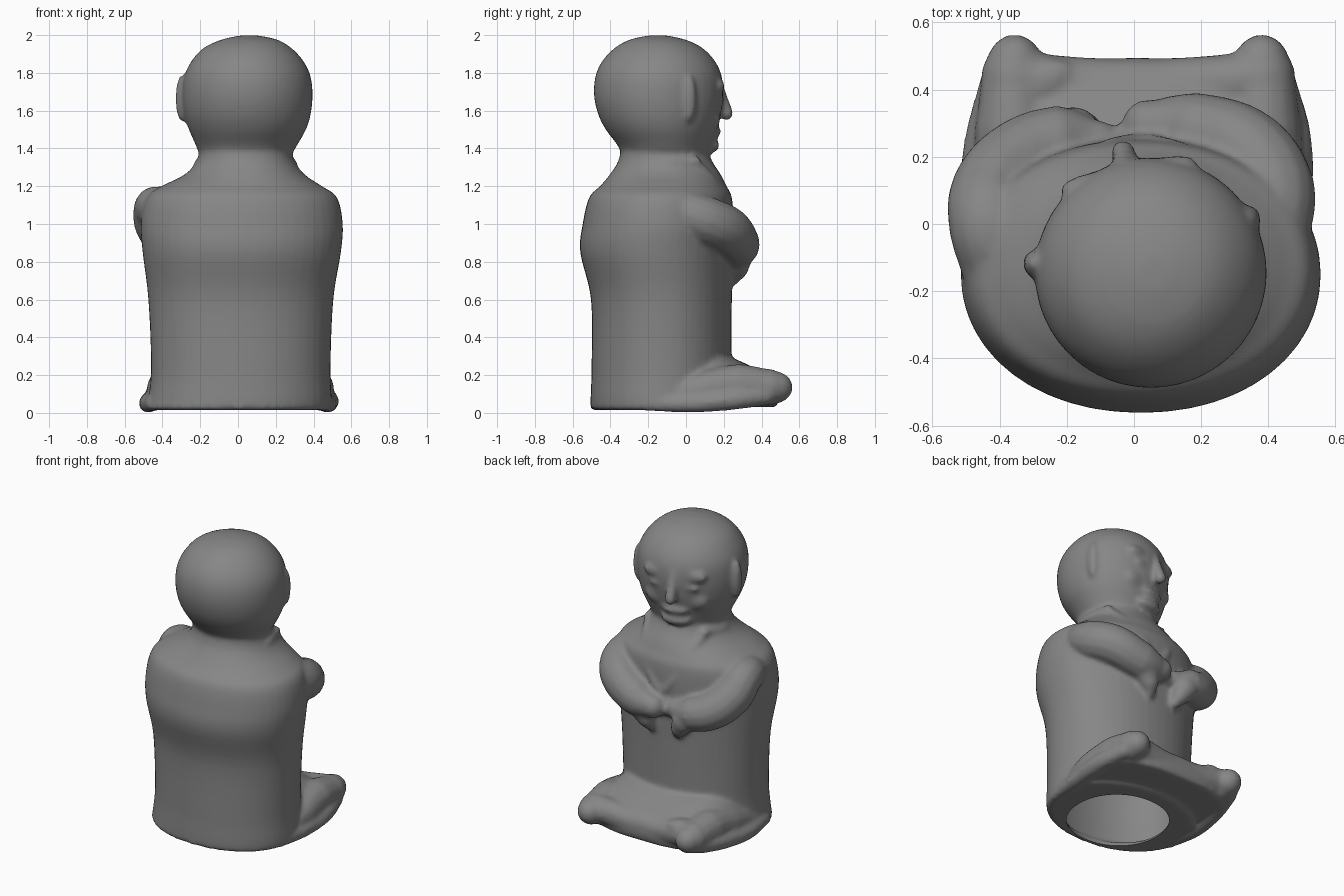
import bpy, bmesh, math
from mathutils import Vector, Matrix

cube = bpy.data.objects.get("Cube")
if cube:
    bpy.data.objects.remove(cube, do_unlink=True)

clay = bpy.data.materials.new("grey clay")
clay.use_nodes = True
grey = (0.24, 0.24, 0.24, 1)
clay.diffuse_color = grey
clay.node_tree.nodes["Principled BSDF"].inputs["Base Color"].default_value = grey
parts = []


def add_object(name, data):
    ob = bpy.data.objects.new(name, data)
    bpy.context.collection.objects.link(ob)
    return ob


def smooth_rings(rings, steps=5):
    """Rings in between, on a spline through the given ones."""
    pts = [Vector(r) for r in rings]
    pts = [pts[0]] + pts + [pts[-1]]
    out = []
    for a, b, c, d in zip(pts, pts[1:], pts[2:], pts[3:]):
        for k in range(steps):
            t = k / steps
            out.append(b + 0.5 * t * ((c - a) + t * ((2 * a - 5 * b + 4 * c - d)
                                                     + t * (3 * (b - c) + d - a))))
    return out + [pts[-1]]


def loft(name, rings, power=2.0, sides=48):
    """Closed skin through rings of (z, centre x, half width, centre y, half depth)."""
    bm = bmesh.new()
    loops = []
    for z, cx, rx, cy, ry in smooth_rings(rings):
        loop = []
        for i in range(sides):
            a = math.tau * i / sides
            c, s = math.cos(a), math.sin(a)
            px = math.copysign(abs(c) ** (2 / power), c)
            py = math.copysign(abs(s) ** (2 / power), s)
            loop.append(bm.verts.new((cx + rx * px, cy + ry * py, z)))
        loops.append(loop)
    for low, high in zip(loops, loops[1:]):
        for i in range(sides):
            j = (i + 1) % sides
            bm.faces.new((low[i], low[j], high[j], high[i]))
    bm.faces.new(loops[0][::-1])
    bm.faces.new(loops[-1])
    me = bpy.data.meshes.new(name)
    bm.to_mesh(me)
    bm.free()
    return add_object(name, me)


def ball(name, loc, size, turn=0.0):
    bm = bmesh.new()
    bmesh.ops.create_uvsphere(bm, u_segments=24, v_segments=16, radius=1)
    bm.transform(Matrix.Translation(loc) @ Matrix.Rotation(turn, 4, 'Z')
                 @ Matrix.Diagonal((*size, 1)))
    me = bpy.data.meshes.new(name)
    bm.to_mesh(me)
    bm.free()
    parts.append(add_object(name, me))


def tube(name, points):
    """Smooth round-ended tube through points of (x, y, z, radius)."""
    cu = bpy.data.curves.new(name, 'CURVE')
    cu.dimensions = '3D'
    cu.bevel_depth = 1
    cu.bevel_resolution = 5
    cu.use_fill_caps = True
    sp = cu.splines.new('BEZIER')
    sp.bezier_points.add(len(points) - 1)
    for bp, (x, y, z, r) in zip(sp.bezier_points, points):
        bp.co = (x, y, z)
        bp.radius = r
        bp.handle_left_type = bp.handle_right_type = 'AUTO'
    ob = add_object(name, cu)
    bpy.ops.object.select_all(action='DESELECT')
    bpy.context.view_layer.objects.active = ob
    ob.select_set(True)
    bpy.ops.object.convert(target='MESH')
    parts.append(bpy.context.view_layer.objects.active)
    for x, y, z, r in (points[0], points[-1]):
        ball(name + "_end", (x, y, z), (r, r, r))


# Robed body, shoulders and neck
body_rings = [
    (0.015, 0.0, 0.49, -0.13, 0.375), (0.08, 0.01, 0.485, -0.13, 0.375),
    (0.25, 0.015, 0.475, -0.13, 0.37), (0.6, 0.015, 0.49, -0.13, 0.373),
    (0.85, 0.02, 0.525, -0.155, 0.405), (1.0, 0.02, 0.535, -0.147, 0.4),
    (1.14, 0.02, 0.505, -0.135, 0.378), (1.2, 0.02, 0.425, -0.12, 0.335),
    (1.26, 0.035, 0.32, -0.11, 0.295), (1.33, 0.04, 0.26, -0.11, 0.25),
    (1.42, 0.04, 0.24, -0.12, 0.22)]
parts.append(loft("body", body_rings, power=2.1))

# Round head
parts.append(loft("head", [
    (1.36, 0.04, 0.24, -0.11, 0.225), (1.42, 0.045, 0.27, -0.115, 0.25),
    (1.5, 0.05, 0.31, -0.13, 0.295), (1.58, 0.05, 0.335, -0.14, 0.325),
    (1.68, 0.05, 0.345, -0.145, 0.342), (1.78, 0.05, 0.335, -0.145, 0.335),
    (1.86, 0.05, 0.298, -0.145, 0.3), (1.93, 0.05, 0.235, -0.145, 0.235),
    (1.975, 0.06, 0.15, -0.15, 0.15), (1.998, 0.06, 0.05, -0.15, 0.05)]))

# Face, turned a little to one side
turn = math.radians(12)
face = Matrix.Translation((0.04, -0.13, 0)) @ Matrix.Rotation(turn, 4, 'Z')


def on_face(name, x, y, z, size):
    ball(name, face @ Vector((x, y, z)), size, turn)


tube("nose", [(*(face @ Vector((0, y, z))), r) for y, z, r in
              ((0.3, 1.75, 0.03), (0.325, 1.67, 0.032), (0.352, 1.585, 0.037))])
on_face("upper_lip", 0, 0.283, 1.49, (0.09, 0.035, 0.025))
on_face("lower_lip", 0, 0.268, 1.455, (0.07, 0.035, 0.02))
on_face("chin", 0, 0.255, 1.415, (0.1, 0.055, 0.04))
for side in (-1, 1):
    on_face("brow", side * 0.11, 0.277, 1.73, (0.1, 0.035, 0.045))
    on_face("cheek", side * 0.12, 0.24, 1.56, (0.09, 0.05, 0.07))
    on_face("eyelid", side * 0.11, 0.29, 1.655, (0.055, 0.025, 0.02))
    on_face("ear", side * 0.328, 0.08, 1.665, (0.033, 0.04, 0.125))

# Collar and crossing lapels
tube("collar_back", [(-0.17, 0.05, 1.33, 0.03), (-0.2, -0.15, 1.31, 0.025),
                     (0.04, -0.35, 1.29, 0.025), (0.28, -0.15, 1.31, 0.025),
                     (0.25, 0.05, 1.33, 0.03)])
for side, low in ((-1, 0.08), (1, -0.08)):
    tube("lapel", [(0.04 + side * 0.21, 0.04, 1.33, 0.03),
                   (0.03 + side * 0.16, 0.155, 1.2, 0.03),
                   (0.02 + side * 0.09, 0.225, 1.06, 0.03),
                   (low * 0.5, 0.24, 0.9, 0.03)])

# Folded arms in wide sleeves
tube("right_arm", [(-0.41, -0.13, 1.07, 0.105), (-0.435, 0.0, 1.08, 0.118),
                   (-0.42, 0.1, 0.99, 0.125), (-0.33, 0.2, 0.9, 0.12),
                   (-0.21, 0.245, 0.87, 0.11), (-0.11, 0.25, 0.87, 0.06)])
tube("left_arm", [(0.41, -0.03, 1.07, 0.115), (0.41, 0.1, 1.02, 0.13),
                  (0.34, 0.21, 0.97, 0.13), (0.17, 0.275, 0.89, 0.12),
                  (0.04, 0.295, 0.87, 0.075)])
ball("hands", (-0.05, 0.245, 0.86), (0.07, 0.05, 0.05))
for x in (-0.18, 0.13):
    tube("sleeve_drop", [(x, 0.27, 0.82, 0.08), (x * 0.8, 0.27, 0.76, 0.06),
                         (x * 0.65, 0.25, 0.71, 0.035)])

# Crossed legs spreading into two knees
parts.append(loft("lap", [
    (0.03, 0.01, 0.48, 0.12, 0.36), (0.1, 0.01, 0.475, 0.13, 0.365),
    (0.18, 0.01, 0.45, 0.13, 0.34), (0.24, 0, 0.4, 0.1, 0.26),
    (0.29, 0, 0.33, 0.05, 0.2)], power=3))
for side, shift in ((-1, 0), (1, 0.025)):
    x = 0.36 + shift
    tube("thigh", [(side * 0.42, -0.12, 0.075, 0.06),
                   (side * (x + 0.025), 0.1, 0.125, 0.1),
                   (side * x, 0.28, 0.145, 0.115), (side * x, 0.44, 0.135, 0.095)])
    ball("knee", (side * (x - 0.005), 0.47, 0.135), (0.085, 0.095, 0.085))
    tube("hem", [(side * 0.45, -0.2, 0.05, 0.04), (side * 0.475, 0.02, 0.05, 0.05),
                 (side * (x + 0.09), 0.25, 0.07, 0.055),
                 (side * (x + 0.05), 0.42, 0.09, 0.05)])
tube("shins", [(-0.36, 0.43, 0.15, 0.085), (-0.1, 0.41, 0.12, 0.085),
               (0.1, 0.41, 0.12, 0.085), (0.38, 0.43, 0.15, 0.085)])
ball("foot", (-0.27, 0.42, 0.19), (0.1, 0.06, 0.04), 0.5)

# Fuse all parts into one softened clay figure
bpy.ops.object.select_all(action='DESELECT')
for ob in parts:
    ob.select_set(True)
figure = parts[0]
bpy.context.view_layer.objects.active = figure
bpy.ops.object.join()
figure.name = "seated_figure"
remesh = figure.modifiers.new("fuse", 'REMESH')
remesh.mode = 'VOXEL'
remesh.voxel_size = 0.014
soften = figure.modifiers.new("soften", 'SMOOTH')
soften.factor = 0.5
soften.iterations = 7

# Thin-walled hollow, opened through the base
wall = 0.022
opening = [(z, 0, 0.32, -0.155, 0.31) for z in (-0.1, 0.03)]
cavity = loft("cavity", opening + [(z, cx, rx - wall, cy, ry - wall)
                                   for z, cx, rx, cy, ry in body_rings[1:8]], power=2.1)
cavity.hide_render = True
cut = figure.modifiers.new("hollow", 'BOOLEAN')
cut.operation = 'DIFFERENCE'
cut.solver = 'EXACT'
cut.object = cavity
for mod in list(figure.modifiers):
    bpy.ops.object.modifier_apply(modifier=mod.name)
bpy.data.objects.remove(cavity, do_unlink=True)

figure.data.materials.clear()
figure.data.materials.append(clay)
bpy.ops.object.shade_smooth_by_angle(angle=math.radians(50))
